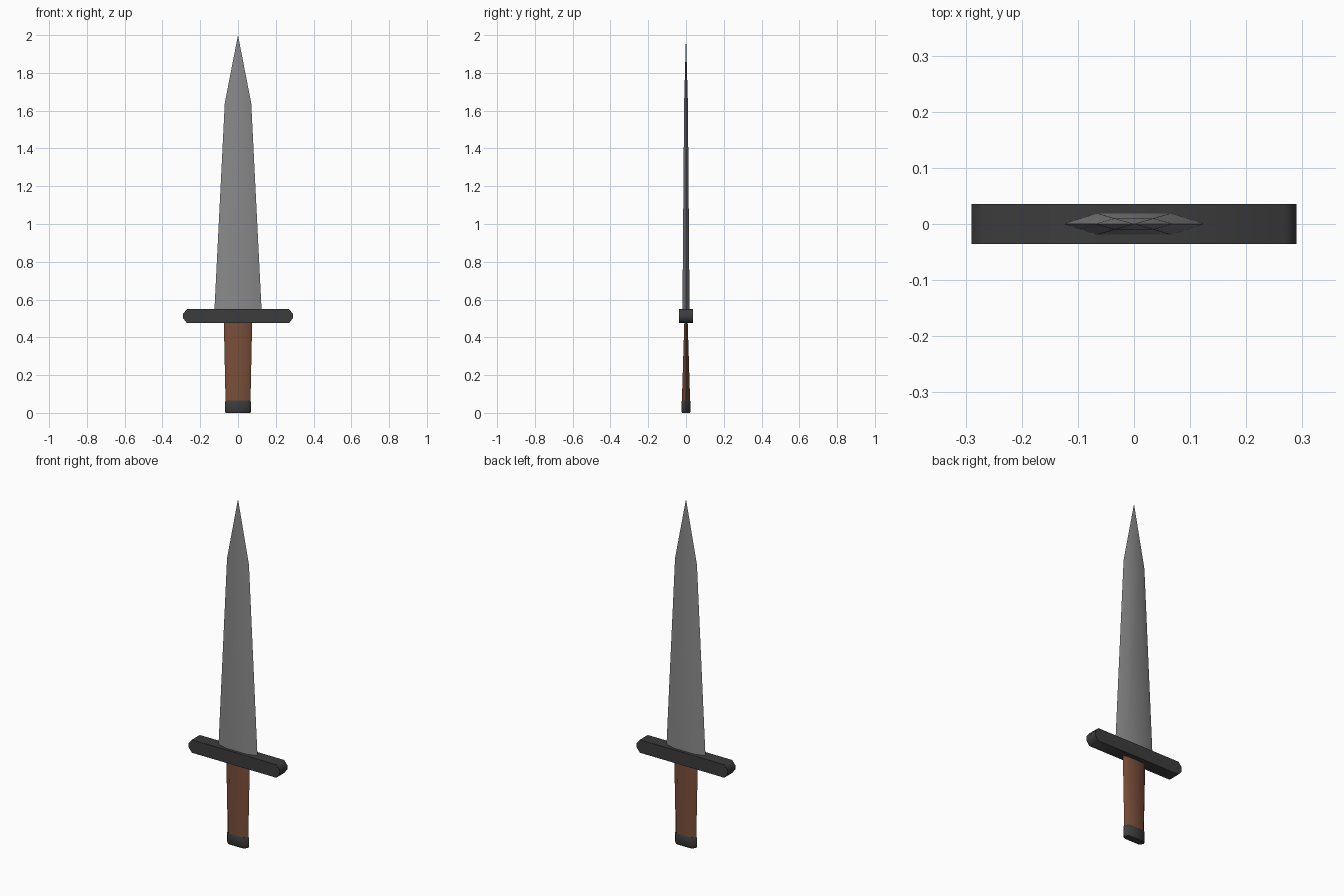
import bpy, bmesh

if "Cube" in bpy.data.objects:
    bpy.data.objects.remove(bpy.data.objects["Cube"])


def material(name, color):
    m = bpy.data.materials.new(name)
    m.diffuse_color = (*color, 1)
    m.use_nodes = True
    m.node_tree.nodes["Principled BSDF"].inputs["Base Color"].default_value = m.diffuse_color
    return m


def finish(name, bm, mat, angle=1.05):
    bmesh.ops.remove_doubles(bm, verts=bm.verts, dist=0.0003)
    bmesh.ops.recalc_face_normals(bm, faces=bm.faces)
    mesh = bpy.data.meshes.new(name)
    bm.to_mesh(mesh)
    bm.free()
    ob = bpy.data.objects.new(name, mesh)
    bpy.context.collection.objects.link(ob)
    if mat:
        mesh.materials.append(mat)
    bpy.ops.object.select_all(action='DESELECT')
    ob.select_set(True)
    bpy.context.view_layer.objects.active = ob
    bpy.ops.object.shade_smooth_by_angle(angle=angle)
    return ob


def hex_loft(name, sections, mat):
    """Loft flat hexagons given as (z, half width, half flat, half thickness)."""
    bm = bmesh.new()
    rings = []
    for z, w, f, t in sections:
        outline = [(w, 0), (f, t), (-f, t), (-w, 0), (-f, -t), (f, -t)]
        rings.append([bm.verts.new((x, y, z)) for x, y in outline])
    for a, b in zip(rings, rings[1:]):
        for i in range(6):
            j = (i + 1) % 6
            bm.faces.new((a[i], a[j], b[j], b[i]))
    bm.faces.new(rings[0])
    bm.faces.new(rings[-1])
    return finish(name, bm, mat)


iron = material("dark_iron", (0.045, 0.045, 0.045))
wood = material("brown_grip", (0.19, 0.075, 0.04))
steel = material("steel", (0.25, 0.25, 0.25))

# Blade: tapering hexagon drawn to a point
hex_loft("blade", [(0.54, 0.125, 0.065, 0.019),
                   (1.64, 0.07, 0.035, 0.01),
                   (2.0, 0.0001, 0.00005, 0.0001)], steel)

# Crossguard: bar with chamfered ends, extruded front to back
bm = bmesh.new()
profile = [(0.29, 0.50), (0.29, 0.525), (0.27, 0.55), (-0.27, 0.55),
           (-0.29, 0.525), (-0.29, 0.50), (-0.27, 0.475), (0.27, 0.475)]
face = bm.faces.new([bm.verts.new((x, -0.036, z)) for x, z in profile])
ext = bmesh.ops.extrude_face_region(bm, geom=[face])
bmesh.ops.translate(bm, vec=(0, 0.072, 0),
                    verts=[v for v in ext["geom"] if isinstance(v, bmesh.types.BMVert)])
finish("crossguard", bm, iron)

# Grip: thickens toward the pommel
hex_loft("grip", [(0.06, 0.066, 0.045, 0.022),
                  (0.48, 0.075, 0.05, 0.009)], wood)

# Pommel cap
hex_loft("pommel", [(0.0, 0.066, 0.047, 0.02),
                    (0.01, 0.07, 0.05, 0.025),
                    (0.055, 0.07, 0.05, 0.025),
                    (0.065, 0.066, 0.047, 0.022)], iron)
